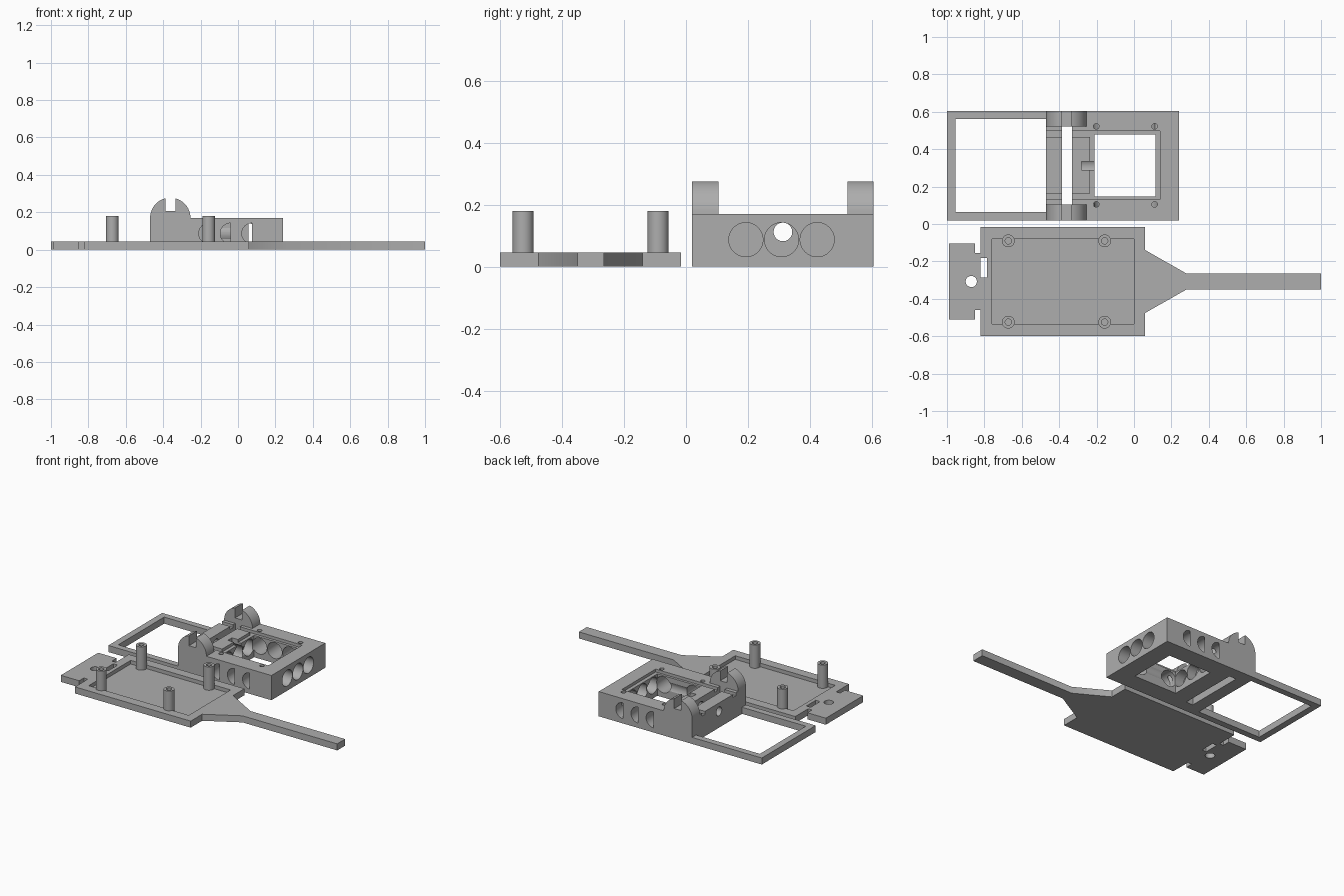
import bpy, bmesh, math
from mathutils import Matrix, Vector

if "Cube" in bpy.data.objects:
    bpy.data.objects.remove(bpy.data.objects["Cube"])

grey = bpy.data.materials.new("plain_grey")
grey.use_nodes = True
COLOUR = (0.42, 0.42, 0.42, 1)
grey.diffuse_color = COLOUR
grey.node_tree.nodes["Principled BSDF"].inputs["Base Color"].default_value = COLOUR


def finish(name, bm):
    bmesh.ops.recalc_face_normals(bm, faces=bm.faces)
    mesh = bpy.data.meshes.new(name)
    bm.to_mesh(mesh)
    bm.free()
    mesh.materials.append(grey)
    ob = bpy.data.objects.new(name, mesh)
    bpy.context.collection.objects.link(ob)
    return ob


def box(name, x, y, z):
    bm = bmesh.new()
    bmesh.ops.create_cube(bm, size=1)
    for v in bm.verts:
        v.co = Vector([(r[0] + r[1]) / 2 + c * (r[1] - r[0]) for r, c in zip((x, y, z), v.co)])
    return finish(name, bm)


def rod(name, start, end, radius, sides=48):
    a, b = Vector(start), Vector(end)
    turn = (b - a).to_track_quat("Z", "Y").to_matrix().to_4x4()
    bm = bmesh.new()
    bmesh.ops.create_cone(bm, cap_ends=True, segments=sides, radius1=radius, radius2=radius,
                          depth=(b - a).length, matrix=Matrix.Translation((a + b) / 2) @ turn)
    return finish(name, bm)


def prism(name, points, offset):
    bm = bmesh.new()
    face = bm.faces.new([bm.verts.new(p) for p in points])
    out = bmesh.ops.extrude_face_region(bm, geom=[face])
    bmesh.ops.translate(bm, vec=offset, verts=[v for v in out["geom"] if isinstance(v, bmesh.types.BMVert)])
    return finish(name, bm)


def combine(ob, others, operation="DIFFERENCE"):
    for other in others:
        mod = ob.modifiers.new("combine", "BOOLEAN")
        mod.operation, mod.solver, mod.object = operation, "EXACT", other
        bpy.context.view_layer.objects.active = ob
        bpy.ops.object.modifier_apply(modifier=mod.name)
        bpy.data.objects.remove(other)


def smooth(ob):
    bpy.ops.object.select_all(action="DESELECT")
    ob.select_set(True)
    bpy.context.view_layer.objects.active = ob
    bpy.ops.object.shade_smooth_by_angle(angle=math.radians(30))


# Paddle plate: half outline mirrored about its centre line
T = 0.045
MID = -0.3075
half = [(1, .043), (.28, .043), (.06, .168), (.06, .292), (-.82, .292), (-.82, .152),
        (-.85, .152), (-.85, .203), (-.99, .203)]
outline = [(x, MID + d, 0) for x, d in half] + [(x, MID - d, 0) for x, d in reversed(half)]
plate = prism("handle_plate", outline, (0, 0, T))
combine(plate, [
    box("pocket", (-.76, 0), (-.535, -.08), (.02, .1)),
    box("tab_slot", (-.82, -.787), (-.285, -.183), (-.1, .1)),
    rod("tab_hole", (-.87, MID, -.1), (-.87, MID, .1), .03),
])
smooth(plate)

# Hollow mounting posts
for i, x in enumerate((-.672, -.157)):
    for j, y in enumerate((-.525, -.09)):
        post = rod(f"post_{i}_{j}", (x, y, .01), (x, y, .18), .034)
        combine(post, [rod("bore", (x, y, .06), (x, y, .3), .017, 24)])
        smooth(post)

# Open flat frame
Y0, Y1, YC, H = .02, .605, .3125, .17
frame = box("open_frame", (-1, -.47), (Y0, Y1), (0, T))
combine(frame, [box("opening", (-.955, -.4), (.063, .562), (-.1, .1))])

# Housing block with window, channels and slot
block = box("housing", (-.47, .24), (Y0, Y1), (0, H))
cuts = [
    box("window", (-.212, .115), (.147, .478), (-.1, .3)),
    box("ledge", (-.235, .14), (.13, .497), (.15, .3)),
    box("slot", (-.385, -.332), (.105, .52), (-.1, .3)),
    box("pad_notch", (-.28, -.2), (.29, .335), (.12, .3)),
    rod("shaft_hole", (-.6, YC, .112), (-.18, YC, .112), .03),
]
for y in ((.13, .163), (.465, .497)):
    cuts.append(box("channel", (-.6, -.23), y, (.15, .3)))

# Round vents: straight through the end, slightly skewed through the sides
skew = .292 * math.tan(math.radians(2))
for k in (-1, 0, 1):
    y, x = .308 + k * .115, -.05 + k * .115
    cuts.append(rod("end_vent", (-.28, y, .087), (.4, y, .087), .055))
    cuts.append(rod("side_vent", (x + skew, Y0, .087), (x - skew, Y1, .087), .055))
for x in (-.202, .11):
    for y in (.105, .522):
        cuts.append(rod("screw_hole", (x, y, .08), (x, y, .3), .015, 24))
combine(block, cuts)
smooth(block)

# Rounded pivot lugs with a notch in the crown
CX, R = -.362, .108
arc = [(CX + R * math.cos(math.pi * i / 32), H + R * math.sin(math.pi * i / 32)) for i in range(33)]
for name, y in (("front_lug", Y0), ("back_lug", .52)):
    lug = prism(name, [(x, y, z) for x, z in arc], (0, .085, 0))
    combine(lug, [box("notch", (-.387, -.334), (y - .1, y + .2), (.207, .4))])
    smooth(lug)
